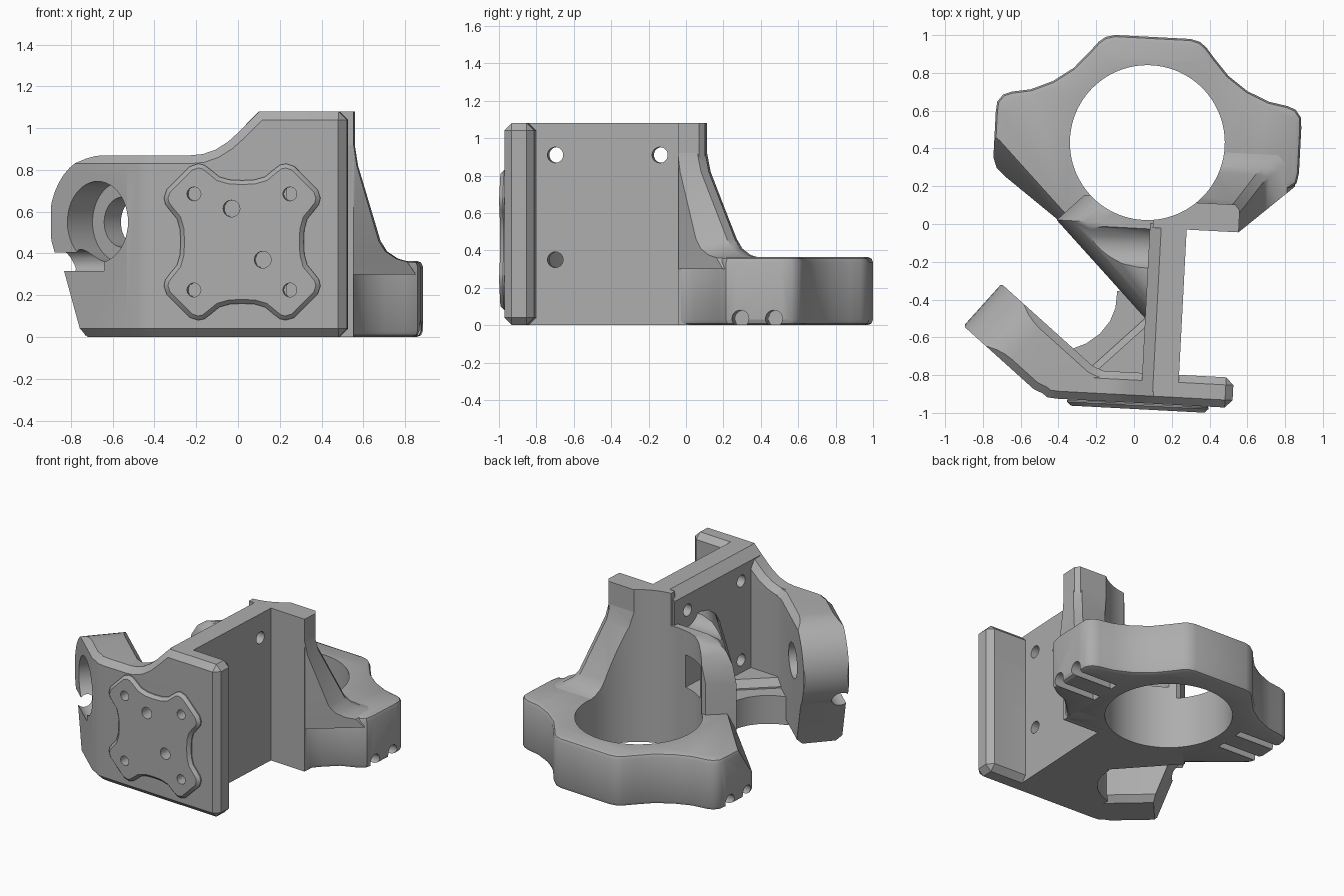
import bpy, bmesh
from math import sin, cos, pi, radians
from mathutils import Matrix, Vector

cube = bpy.data.objects.get("Cube")
if cube:
    bpy.data.objects.remove(cube, do_unlink=True)

mat = bpy.data.materials.new("plain grey")
mat.use_nodes = True
GREY = (0.42, 0.42, 0.42, 1)
mat.diffuse_color = GREY
mat.node_tree.nodes["Principled BSDF"].inputs["Base Color"].default_value = GREY

TURN = Matrix.Rotation(radians(-3), 4, "Z")   # the whole bracket sits slightly turned


def frame(u, v, w, origin=(0, 0, 0)):
    m = Matrix((u, v, w)).transposed().to_4x4()
    m.translation = Vector(origin)
    return m


X, Y, Z = (1, 0, 0), (0, 1, 0), (0, 0, 1)
PLAN, FRONT, SIDE = frame(X, Y, Z), frame(X, Z, Y), frame(Y, Z, X)
A = radians(39)
BEND = (-0.43, -0.945)
ARM = frame((-cos(A), sin(A), 0), Z, (sin(A), cos(A), 0), (*BEND, 0))
H = 0.5 ** 0.5
DIAG = frame((H, H, 0), Z, (-H, H, 0))


def loft(name, sections, fr=PLAN):
    """Closed solid through matching outlines, each given as (points, height)."""
    bm = bmesh.new()
    rings = [[bm.verts.new(TURN @ fr @ Vector((u, v, w))) for u, v in pts]
             for pts, w in sections]
    n = len(rings[0])
    bm.faces.new(rings[0])
    bm.faces.new(rings[-1])
    for lo, hi in zip(rings, rings[1:]):
        for i in range(n):
            j = (i + 1) % n
            bm.faces.new((lo[i], lo[j], hi[j], hi[i]))
    bmesh.ops.recalc_face_normals(bm, faces=bm.faces)
    mesh = bpy.data.meshes.new(name)
    bm.to_mesh(mesh)
    bm.free()
    mesh.materials.append(mat)
    ob = bpy.data.objects.new(name, mesh)
    bpy.context.collection.objects.link(ob)
    return ob


def prism(name, pts, a, b, fr=PLAN):
    return loft(name, [(pts, a), (pts, b)], fr)


def rod(cx, cy, r, a, b, fr, n=32):
    pts = [(cx + r * cos(2 * pi * i / n), cy + r * sin(2 * pi * i / n)) for i in range(n)]
    return prism("cutter", pts, a, b, fr)


def box(x0, x1, y0, y1):
    return [(x0, y0), (x1, y0), (x1, y1), (x0, y1)]


def finish(ob, bevel=0, cutters=(), segments=1):
    """Chamfer the square edges, cut the holes and shade."""
    bpy.ops.object.select_all(action="DESELECT")
    bpy.context.view_layer.objects.active = ob
    ob.select_set(True)
    if bevel:
        m = ob.modifiers.new("chamfer", "BEVEL")
        m.width, m.segments = bevel, segments
        m.limit_method, m.angle_limit = "ANGLE", radians(60)
        bpy.ops.object.modifier_apply(modifier=m.name)
    for c in cutters:
        m = ob.modifiers.new("cut", "BOOLEAN")
        m.operation, m.solver, m.object = "DIFFERENCE", "EXACT", c
        bpy.ops.object.modifier_apply(modifier=m.name)
        bpy.data.objects.remove(c, do_unlink=True)
    bpy.ops.object.shade_smooth_by_angle(angle=radians(35))


CX, CY, BORE = 0.048, 0.434, 0.41


def bore():
    return rod(CX, CY, BORE, -0.2, 1.4, PLAN, 96)


PAD_X, PAD_Z, PITCH = 0.07, 0.455, 0.23


def pad_holes():
    spots = [(sx * PITCH, sz * PITCH) for sx in (-1, 1) for sz in (-1, 1)]
    holes = [rod(PAD_X + u, PAD_Z + v, 0.033, -1.1, -0.87, FRONT) for u, v in spots]
    holes += [rod(PAD_X + u, PAD_Z + v, 0.04, -1.1, -0.87, FRONT)
              for u, v in ((-0.05, 0.16), (0.1, -0.085))]
    return holes


# Front plate bending into the angled arm
def arm_point(s, d):
    p = ARM @ Vector((s, 0, d))
    return (p.x, p.y)


plan = [(0.57, -0.945), (-0.36, -0.945), (-0.41, -0.94), arm_point(0.02, 0.015),
        arm_point(0.07, 0), arm_point(0.6, 0), arm_point(0.6, 0.3),
        arm_point(-0.08, 0.3), (-0.12, -0.785), (0.57, -0.785)]
front_plate = prism("front_plate_and_arm", plan, 0, 0.87)
HS, HZ = 0.26, 0.55
arc = [(HS + 0.31 * cos(radians(t)), HZ + 0.32 * sin(radians(t))) for t in range(90, -46, -9)]
end_cut = prism("cutter", arc + [(0.36, 0), (0.35, -0.1), (1, -0.1), (1, 1), (HS, 1)], -0.3, 0.6, ARM)
notch = rod(0.04, 0.36, 0.06, 0.22, 0.8, frame((sin(A), cos(A), 0), Z, (-cos(A), sin(A), 0), (*BEND, 0)))
finish(front_plate, 0.04, [end_cut, rod(HS, HZ, 0.195, -0.2, 0.18, ARM, 48),
                           rod(HS, HZ, 0.12, 0.1, 0.6, ARM, 48), notch] + pad_holes())

# Raised upper part of the front plate
crest = [(-0.28, 0.5), (0.57, 0.5), (0.57, 1.08), (0.15, 1.08), (0.05, 0.98),
         (0, 0.935), (-0.06, 0.897), (-0.12, 0.876), (-0.18, 0.87), (-0.28, 0.868)]
finish(prism("front_plate_crest", crest, -0.945, -0.785, FRONT), 0.04, pad_holes())

# Raised mounting pad with scooped sides
octant = [(0, 0.295), (0.06, 0.298), (0.11, 0.312), (0.15, 0.345), (0.18, 0.368), (0.21, 0.375), (0.25, 0.362)]
quarter = octant + [(v, u) for u, v in reversed(octant)]


def four_way(q):
    """Mirror a quarter outline, running from the v axis to the u axis."""
    half = q + [(u, -v) for u, v in reversed(q[:-1])]
    return half + [(-u, v) for u, v in reversed(half[1:-1])]


pad = [(PAD_X + u, PAD_Z + v) for u, v in four_way(quarter)]
finish(prism("mounting_pad", pad, -0.978, -0.93, FRONT), 0.02, pad_holes())

# Main wall with chamfered top edge and screw holes
wall = prism("main_wall", [(0.085, 0), (0.28, 0), (0.28, 1.08), (0.145, 1.08), (0.085, 1.02)],
             -0.88, 0.01, FRONT)
finish(wall, 0, [rod(y, z, 0.042, -0.2, 0.5, SIDE)
                 for y, z in ((-0.685, 0.91), (-0.125, 0.91), (-0.685, 0.35))])

# Back flange, hollowed by the bore
finish(prism("back_flange", [(0.1, -0.015), (0.555, -0.015), (0.555, 0.1), (0.53, 0.13), (0.1, 0.13)],
             0, 1.08), 0, [bore()])

# Flared gusset from the back flange to the ring
steps = [(0.3, 0.84, 0.44), (0.36, 0.8, 0.42), (0.375, 0.75, 0.37), (0.41, 0.7, 0.325),
         (0.46, 0.67, 0.295), (0.82, 0.57, 0.15), (0.92, 0.555, 0.13)]
sections = []
for z, gx, gy in steps:
    low = -0.015 + (gx - 0.555) * 0.9
    sections.append(([(0.2, -0.015), (0.55, -0.015), (gx, low), (gx, gy - 0.04), (gx - 0.04, gy), (0.2, gy)], z))
finish(loft("ring_gusset", sections), 0, [bore()])

# Lobed clamp ring
lobe = [(0, 0.56), (0.2, 0.56), (0.25, 0.547), (0.285, 0.52), (0.33, 0.465), (0.41, 0.375), (0.515, 0.3),
        (0.63, 0.25), (0.73, 0.232), (0.775, 0.215), (0.805, 0.175), (0.81, 0.12)]
right = [(0.81, -0.12), (0.8, -0.175), (0.74, -0.22), (0.65, -0.26), (0.57, -0.34), (0.52, -0.4), (0.507, -0.449)]
left = [(-0.45, -0.434), (-0.74, -0.22), (-0.79, -0.175), (-0.81, -0.12)]
outline = lobe + right + left + [(-u, v) for u, v in reversed(lobe[1:])]
ring = prism("clamp_ring", [(CX + u, CY + v) for u, v in outline], 0, 0.365)
wedge = prism("cutter", [(-0.235, 0.36), (-0.36, 0.1), (-0.9, 0.1), (-0.9, 0.5), (-0.168, 0.5)], -1, 2, DIAG)
slots = [rod(y, 0.035, 0.045, a, b, SIDE) for y in (0.336, 0.516) for a, b in ((0.55, 1.2), (-1.2, -0.45))]
finish(ring, 0.03, [bore(), wedge] + slots, 2)

# Buttress wrapping the bore beside the wall
sections = []
for z, edge in ((0, -0.41), (0.58, -0.41), (0.7, -0.38), (0.78, -0.33), (0.83, -0.26), (0.85, -0.18)):
    sections.append(([(edge, 0), (edge + 0.14, 0.14), (0.2, 0.14), (0.2, edge - 0.15), (0.15, edge - 0.15)], z))
pocket = prism("cutter", box(-0.2, -0.02, -0.14, 0.12), 0.45, 0.68)
finish(loft("bore_buttress", sections), 0,
       [bore(), rod(-0.125, 0.91, 0.12, -0.8, 0.085, SIDE), pocket])

# Floor web with a scooped edge, and its raised corner step
web = [(0.15, -0.86), (-0.28, -0.86), (-0.3, -0.68), (-0.22, -0.645), (-0.15, -0.59),
       (-0.1, -0.52), (-0.075, -0.45), (-0.07, -0.36), (0.15, -0.3)]
finish(prism("floor_web", web, 0, 0.2))
step = [(0.15, -0.82), (-0.24, -0.82), (0.15, -0.43)]
inner = [(0.15, -0.82), (-0.19, -0.82), (0.15, -0.48)]
finish(loft("floor_step", [(step, 0.1), (step, 0.21), (inner, 0.26)]))
